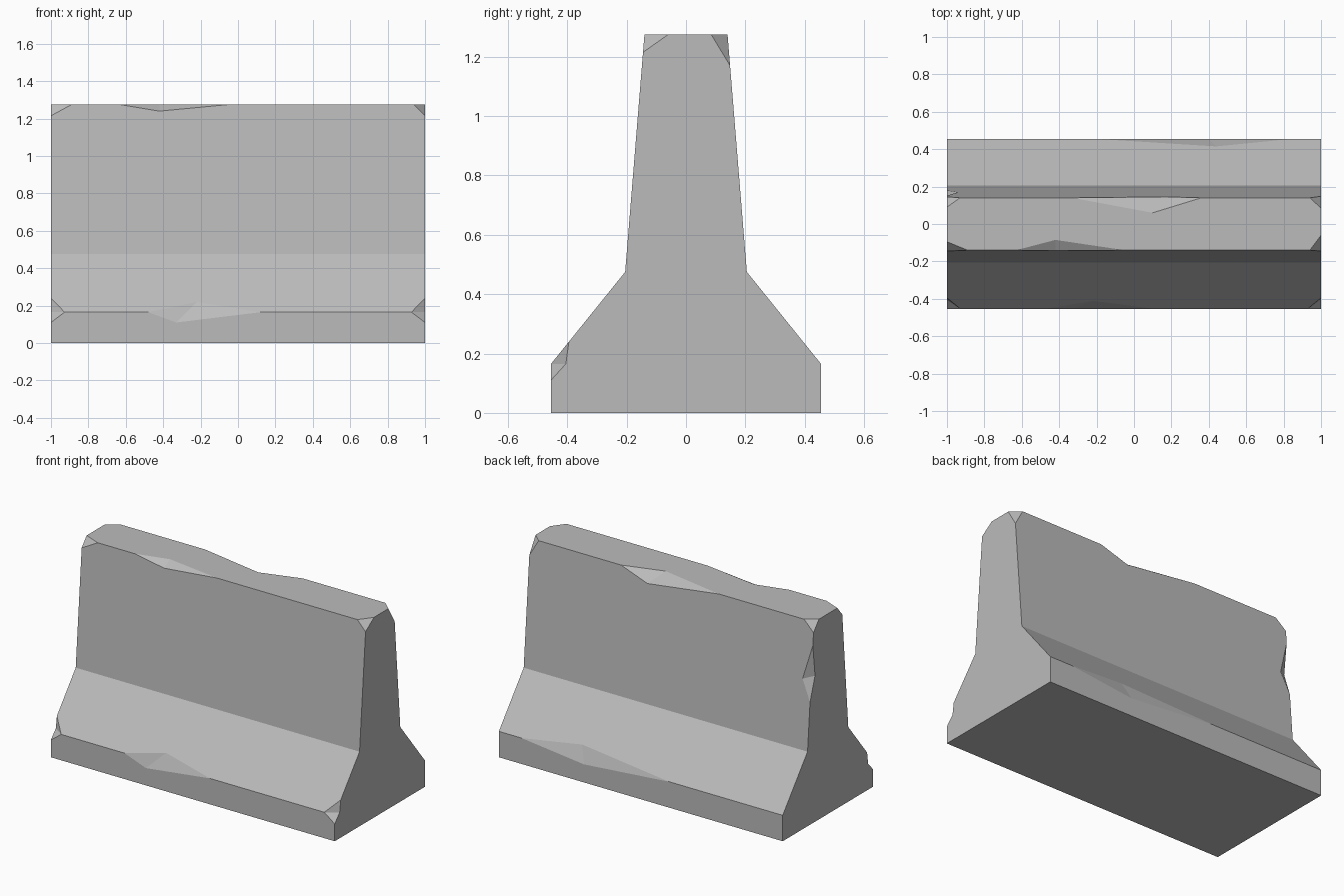
import bpy
import bmesh
from mathutils import Vector

cube = bpy.data.objects.get("Cube")
if cube:
    bpy.data.objects.remove(cube, do_unlink=True)

FOOT_Y, SHOULDER_Y, TOP_Y = 0.455, 0.205, 0.14
FOOT_Z, SHOULDER_Z, TOP_Z = 0.165, 0.475, 1.275


def slope_y(z):
    """Half width of the lower slope at a height."""
    return FOOT_Y + (z - FOOT_Z) / (SHOULDER_Z - FOOT_Z) * (SHOULDER_Y - FOOT_Y)


def wall_y(z):
    """Half width of the upper wall at a height."""
    return SHOULDER_Y + (z - SHOULDER_Z) / (TOP_Z - SHOULDER_Z) * (TOP_Y - SHOULDER_Y)


def make_object(name, bm):
    mesh = bpy.data.meshes.new(name)
    bmesh.ops.recalc_face_normals(bm, faces=bm.faces)
    bm.to_mesh(mesh)
    bm.free()
    obj = bpy.data.objects.new(name, mesh)
    bpy.context.scene.collection.objects.link(obj)
    return obj


# Concrete body: a symmetric profile swept along x
half = [(FOOT_Y, 0), (FOOT_Y, FOOT_Z), (SHOULDER_Y, SHOULDER_Z), (TOP_Y, TOP_Z)]
profile = half + [(-y, z) for y, z in reversed(half)]
bm = bmesh.new()
end = bm.faces.new([bm.verts.new((-1, y, z)) for y, z in profile])
swept = bmesh.ops.extrude_face_region(bm, geom=[end])["geom"]
bmesh.ops.translate(bm, vec=(2, 0, 0),
                    verts=[v for v in swept if isinstance(v, bmesh.types.BMVert)])
barrier = make_object("concrete_barrier", bm)

# Chips: hulls grown outwards from a pivot on their cut faces
chips = bmesh.new()


def chip(inner, outer):
    """Inner points lie on every cut face, outer points finish the hull."""
    inner = [Vector(p) for p in inner]
    pivot = sum(inner, Vector()) / len(inner)
    points = inner + [Vector(p) for p in outer]
    verts = [chips.verts.new(pivot + (p - pivot) * 1.4) for p in points]
    bmesh.ops.convex_hull(chips, input=verts)


def top_corner(sx, sy, x, y, z):
    chip([(sx * x, sy * TOP_Y, TOP_Z), (sx, sy * y, TOP_Z), (sx, sy * wall_y(z), z)],
         [(sx, sy * TOP_Y, TOP_Z)])


def top_dent(sy, x0, x1, top, side):
    chip([(top[0], sy * top[1], TOP_Z), (side[0], sy * wall_y(side[1]), side[1])],
         [(x, sy * TOP_Y, TOP_Z) for x in (x0, x1)])


def foot_dent(sy, x0, x1, upper, lower):
    chip([(upper[0], sy * slope_y(upper[1]), upper[1]), (lower[0], sy * FOOT_Y, lower[1])],
         [(x, sy * FOOT_Y, FOOT_Z) for x in (x0, x1)])


# Broken corners of the top
top_corner(1, -1, 0.94, 0.06, 1.215)
top_corner(-1, -1, 0.89, 0.095, 1.215)
top_corner(1, 1, 0.94, 0.085, 1.17)
top_corner(-1, 1, 0.93, 0.09, 1.21)

# Dents along the long edges
top_dent(-1, -0.63, -0.05, (-0.42, 0.085), (-0.42, 1.24))
top_dent(1, -0.33, 0.36, (0.1, 0.06), (0.17, 1.21))
foot_dent(-1, -0.48, 0.12, (-0.22, 0.22), (-0.33, 0.11))
foot_dent(1, -0.2, 0.84, (0.44, 0.215), (0.4, 0.115))

# Broken front corners of the foot
for sx in (-1, 1):
    chip([(sx * 0.927, -FOOT_Y, FOOT_Z), (sx, -0.405, FOOT_Z)],
         [(sx, -FOOT_Y, 0.11), (sx, -slope_y(0.24), 0.24), (sx, -FOOT_Y, FOOT_Z)])

# Dent in the upright rear edge of one end
chip([(-1, 0.13, 0.93), (-0.94, wall_y(0.91), 0.91)],
     [(-1, wall_y(z), z) for z in (1.13, 0.78)])

cutter = make_object("chip_cutter", chips)
cutter.hide_render = True

cut = barrier.modifiers.new("chips", "BOOLEAN")
cut.operation = "DIFFERENCE"
cut.solver = "EXACT"
cut.object = cutter
bpy.context.view_layer.objects.active = barrier
barrier.select_set(True)
bpy.ops.object.modifier_apply(modifier=cut.name)
bpy.data.objects.remove(cutter, do_unlink=True)

# Concrete colour
concrete = bpy.data.materials.new("concrete_grey")
concrete.use_nodes = True
colour = (0.5, 0.5, 0.5, 1)
concrete.diffuse_color = colour
concrete.node_tree.nodes["Principled BSDF"].inputs["Base Color"].default_value = colour
barrier.data.materials.clear()
barrier.data.materials.append(concrete)
for face in barrier.data.polygons:
    face.material_index = 0
